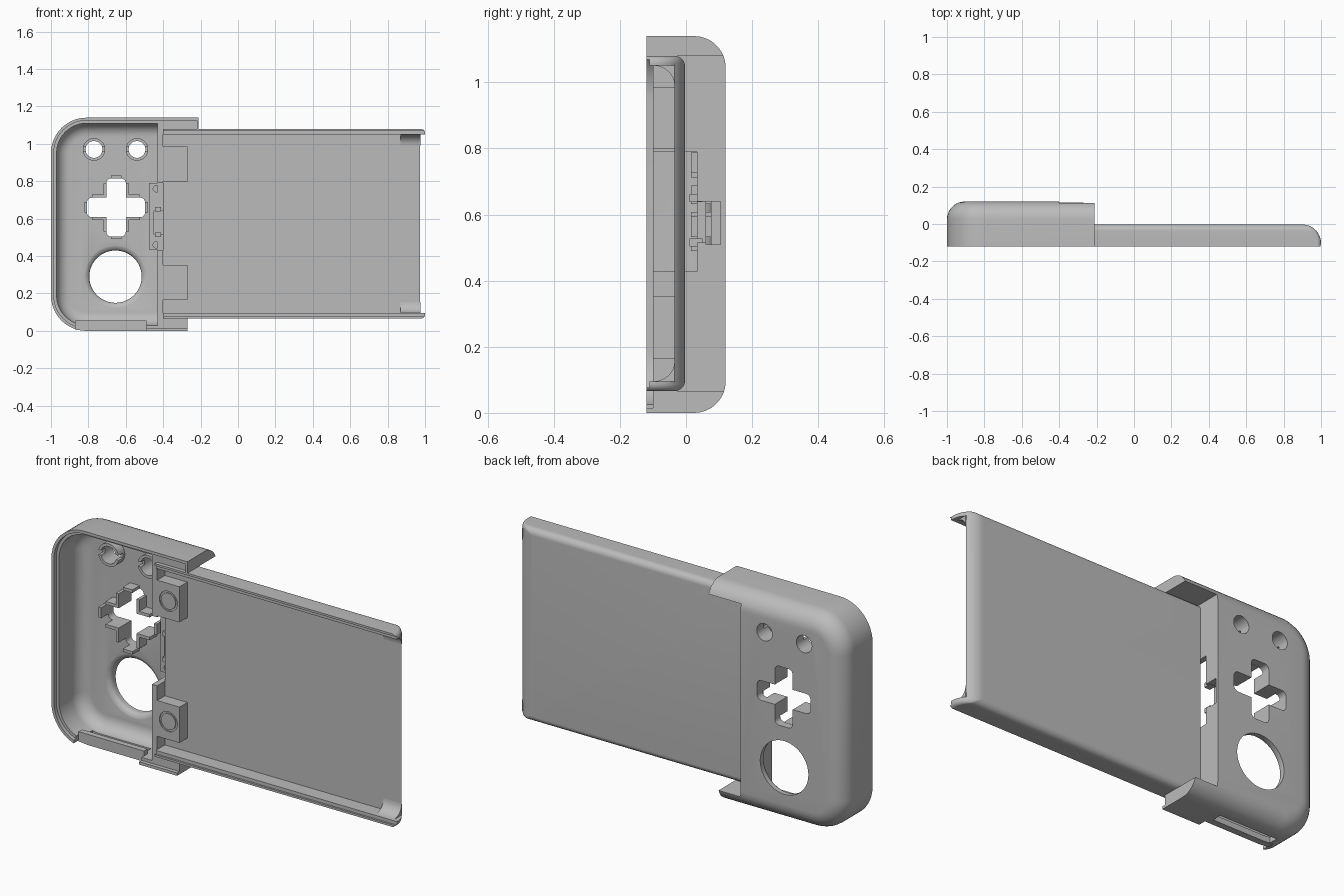
import bpy, bmesh, math

if "Cube" in bpy.data.objects:
    bpy.data.objects.remove(bpy.data.objects["Cube"])

grey = bpy.data.materials.new("light_grey_plastic")
grey.use_nodes = True
grey.diffuse_color = (0.5, 0.5, 0.5, 1)
grey.node_tree.nodes["Principled BSDF"].inputs["Base Color"].default_value = grey.diffuse_color


def make(name, bm):
    bmesh.ops.remove_doubles(bm, verts=bm.verts, dist=1e-5)
    bmesh.ops.recalc_face_normals(bm, faces=bm.faces)
    mesh = bpy.data.meshes.new(name)
    bm.to_mesh(mesh)
    bm.free()
    mesh.materials.append(grey)
    obj = bpy.data.objects.new(name, mesh)
    bpy.context.collection.objects.link(obj)
    return obj


def skin(name, rings):
    """Solid through a list of equal-length rings of points."""
    bm = bmesh.new()
    rows = [[bm.verts.new(p) for p in ring] for ring in rings]
    n = len(rows[0])
    for a, b in zip(rows, rows[1:]):
        for i in range(n):
            j = (i + 1) % n
            bm.faces.new((a[i], a[j], b[j], b[i]))
    bm.faces.new(rows[0])
    bm.faces.new(rows[-1])
    return make(name, bm)


def outline(x0, x1, z0, z1, rl, rr, y, seg=12):
    """Rounded rectangle in xz with separate left and right corner radii."""
    pts = []
    for sx, sz, start in ((1, 1, 0), (-1, 1, 90), (-1, -1, 180), (1, -1, 270)):
        r = rr if sx > 0 else rl
        cx = x1 - r if sx > 0 else x0 + r
        cz = z1 - r if sz > 0 else z0 + r
        for k in range(seg + 1 if r else 1):
            a = math.radians(start + 90 * k / seg)
            pts.append((cx + r * math.cos(a), y, cz + r * math.sin(a)))
    return pts


def loft(name, x0, x1, z0, z1, levels, rl=0, rr=0):
    """Levels hold y and the left, right and vertical insets."""
    rings = []
    for y, il, ir, iz in levels:
        ra = max(rl - min(il, iz), 0.008) if rl else 0
        rb = max(rr - min(ir, iz), 0.008) if rr else 0
        rings.append(outline(x0 + il, x1 - ir, z0 + iz, z1 - iz, ra, rb, y))
    return skin(name, rings)


def box(name, x0, x1, y0, y1, z0, z1):
    return loft(name, x0, x1, z0, z1, [(y0, 0, 0, 0), (y1, 0, 0, 0)])


def pill(name, x, z, hx, hz, r, y0, y1):
    return loft(name, x - hx, x + hx, z - hz, z + hz,
                [(y0, 0, 0, 0), (y1, 0, 0, 0)], r, r)


def disc(name, x, z, r, y0, y1):
    return pill(name, x, z, r, r, r, y0, y1)


def cut(obj, *cutters):
    for c in cutters:
        mod = obj.modifiers.new("cut", "BOOLEAN")
        mod.operation, mod.solver, mod.object = "DIFFERENCE", "EXACT", c
        bpy.context.view_layer.objects.active = obj
        bpy.ops.object.modifier_apply(modifier=mod.name)
        bpy.data.objects.remove(c)
    return obj


def inset(r, y, top):
    d = max(0, y - (top - r))
    return r - math.sqrt(max(0, r * r - d * d))


def round_levels(front, top, r, steps=9):
    """Straight wall, then a quarter round into the back."""
    ys = [front] + [top - r + r * math.sin(math.pi / 2 * k / steps) for k in range(steps + 1)]
    return [(y, inset(r, y, top), 0, inset(r, y, top)) for y in ys]


# Grip shell: rounded housing, open at the front
shell = loft("grip_shell", -1, -0.21, 0, 1.14, round_levels(-0.12, 0.12, 0.095), rl=0.19)
cut(shell,
    box("c", -0.4, 0, -0.3, 0.3, 0.066, 1.08),
    box("c", -0.27, 0, -0.3, 0.3, -0.1, 0.5),
    loft("c", -0.97, -0.43, 0.03, 1.11, round_levels(-0.3, 0.075, 0.07), rl=0.16),
    loft("c", -0.985, -0.22, 0.015, 1.125, [(-0.3, 0, 0, 0), (-0.1, 0, 0, 0)], rl=0.175))

# Holes for buttons, direction pad and thumb stick
BX, BZ = (-0.77, -0.54), 0.97
PX, PZ = -0.652, 0.66
SX, SZ = -0.655, 0.29
for x in BX:
    cut(shell, disc("c", x, BZ, 0.045, 0, 0.2))
cut(shell,
    pill("c", PX, PZ, 0.155, 0.052, 0.025, 0, 0.2),
    pill("c", PX, PZ, 0.052, 0.155, 0.025, 0, 0.2),
    disc("c", SX, SZ, 0.14, 0, 0.2))
funnel = []
for k in range(8):
    t = k / 7
    d = 0.06 * math.sin(math.pi / 2 * t)
    funnel.append((0.07 + 0.03 * t * t, d, d, d))
cut(shell, loft("c", SX - 0.2, SX + 0.2, SZ - 0.2, SZ + 0.2, funnel, 0.2, 0.2))

# Bottom slot and the cable opening in the dividing wall
cut(shell,
    box("c", -0.87, -0.49, -0.3, -0.08, -0.1, 0.06),
    box("c", -0.85, -0.51, -0.045, 0.005, -0.1, 0.06),
    box("c", -0.45, -0.39, -0.3, 0.035, 0.43, 0.79),
    box("c", -0.45, -0.39, 0.03, 0.105, 0.51, 0.64))
box("slot_ledge", -0.87, -0.49, -0.08, -0.05, 0.004, 0.056)

# Connector plate with screw holes
plate = box("connector_plate", -0.475, -0.4, 0.034, 0.06, 0.435, 0.79)
cut(plate, box("c", -0.45, -0.39, 0, 0.1, 0.515, 0.64))
for z in (0.46, 0.76):
    cut(plate, disc("c", -0.437, z, 0.017, 0, 0.1))
for z in (0.515, 0.65):
    box("connector_clip", -0.445, -0.412, 0.01, 0.05, z - 0.012, z + 0.012)

# Split collars around the two buttons
for x in BX:
    collar = disc("button_collar", x, BZ, 0.06, 0.025, 0.08)
    cut(collar, disc("c", x, BZ, 0.045, 0, 0.2),
        box("c", x - 0.1, x + 0.1, 0, 0.06, BZ - 0.012, BZ + 0.012))

# Guide walls around the direction pad
for s in (-1, 1):
    for name, hx, hz, dx, dz in (("pad_end_guide", 0.008, 0.028, 0.162, 0),
                                 ("pad_end_guide", 0.028, 0.008, 0, 0.162)):
        pill(name, PX + s * dx, PZ + s * dz, hx, hz, 0, 0.015, 0.08)
    for t in (-1, 1):
        pill("pad_corner_guide", PX + s * 0.09, PZ + t * 0.06, 0.038, 0.008, 0, 0.015, 0.08)
        pill("pad_corner_guide", PX + s * 0.06, PZ + t * 0.09, 0.008, 0.038, 0, 0.015, 0.08)

# Phone tray: thin back, low rims, open curled end
BACK = -0.003
ys = [-0.12, -0.103] + [-0.103 + 0.1 * math.sin(math.pi / 2 * k / 16) for k in range(1, 17)]
tray = loft("phone_tray", -0.4, 1, 0.066, 1.08,
            [(y, 0, inset(0.1, y, BACK), inset(0.032, y, BACK)) for y in ys], rr=0.022)
cut(tray,
    box("c", -0.5, 1.2, -0.3, -0.035, 0.095, 1.051),
    box("c", -0.5, 1.2, -0.3, -0.11, 0.077, 1.069))

# Curved corner rests at the open end
for low in (False, True):
    arc = [(-0.034, 1.053), (-0.1, 1.053)]
    for k in range(9):
        a = math.pi / 2 * k / 8
        arc.append((-0.1 + 0.065 * math.sin(a), 0.991 + 0.06 * math.cos(a)))
    if low:
        arc = [(y, 1.146 - z) for y, z in arc]
    skin("corner_rest", [[(x, y, z) for y, z in arc] for x in (0.87, 0.976)])

# Blocks with ring grooves beside the dividing wall
for z0, z1 in ((0.165, 0.353), (0.798, 0.985)):
    zc = (z0 + z1) / 2
    block = box("magnet_block", -0.41, -0.27, -0.1, -0.03, z0, z1)
    ring = disc("c", -0.335, zc, 0.052, -0.11, -0.094)
    cut(ring, disc("c", -0.335, zc, 0.042, -0.2, 0))
    cut(block, ring)

# Smooth rounded surfaces, keep hard edges
bpy.ops.object.select_all(action="DESELECT")
for o in bpy.context.scene.objects:
    if o.type == "MESH" and o.data.materials and o.data.materials[0] == grey:
        o.select_set(True)
        bpy.context.view_layer.objects.active = o
bpy.ops.object.shade_smooth_by_angle(angle=math.radians(32))
